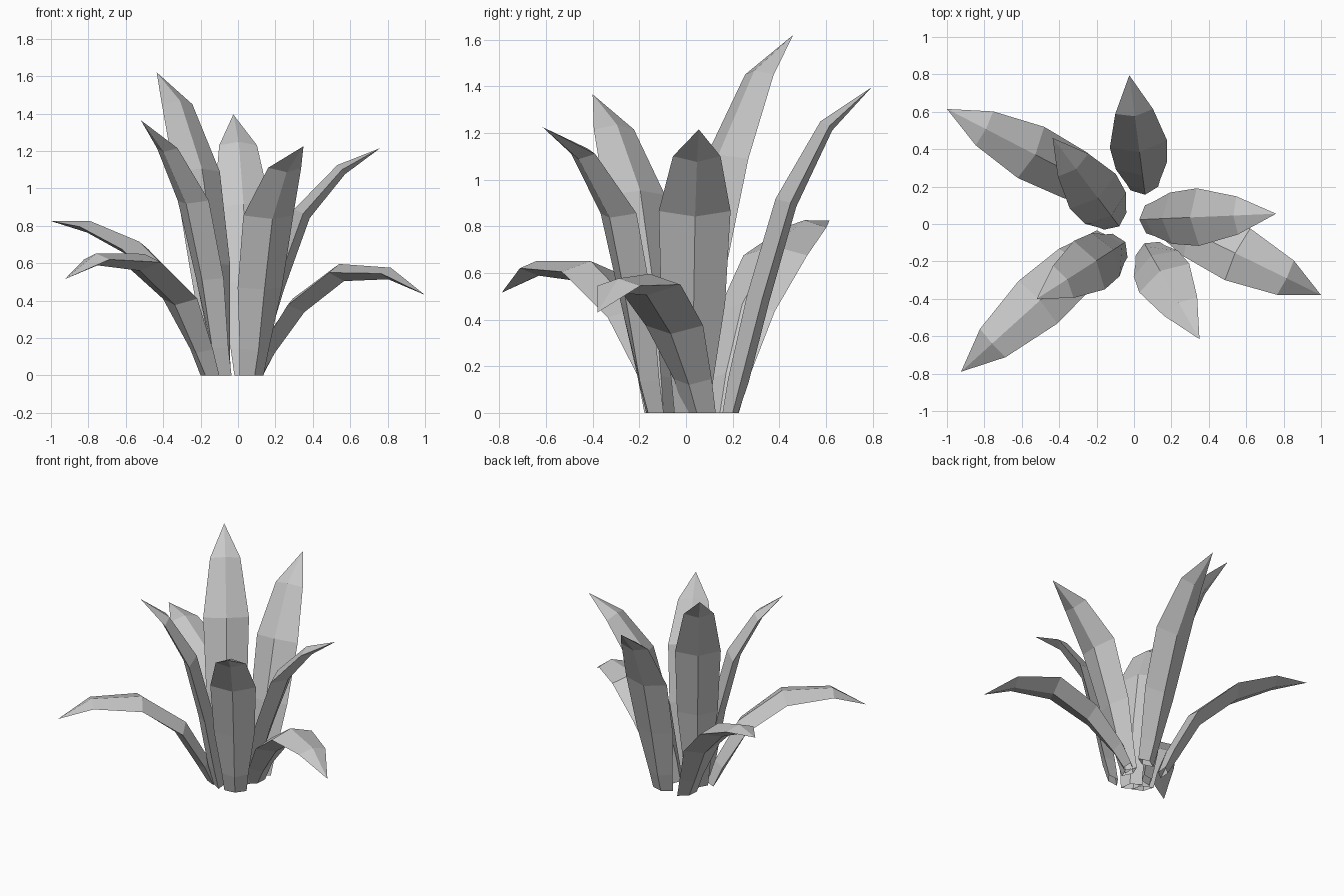
import bpy, bmesh
from mathutils import Vector

cube = bpy.data.objects.get("Cube")
if cube:
    bpy.data.objects.remove(cube, do_unlink=True)

grey = bpy.data.materials.new("leaf_grey")
grey.use_nodes = True
colour = (0.58, 0.58, 0.58, 1)
grey.diffuse_color = colour
grey.node_tree.nodes["Principled BSDF"].inputs["Base Color"].default_value = colour

HALF_WIDTH = (0.075, 0.09, 0.137, 0.154, 0.102)
HALF_DEPTH = (0.035, 0.045, 0.05, 0.048, 0.032)


def leaf(name, base, tip, reach, height):
    """Diamond-section blade, open at the foot: outward distance and z per station."""
    base, tip = Vector((*base, 0)), Vector((*tip, 0))
    out = (tip - base).normalized()
    side = Vector((-out.y, out.x, 0))
    up = Vector((0, 0, 1))
    path = [base + out * r + up * z for r, z in zip(reach, height)]
    path.append(tip + up * height[-1])
    bm = bmesh.new()
    rings = []
    for i, (w, d) in enumerate(zip(HALF_WIDTH, HALF_DEPTH)):
        along = (path[i + 1] - path[max(i - 1, 0)]).normalized()
        normal = side.cross(along)
        p = path[i]
        ring = [p + side * w, p + normal * d, p - side * w, p - normal * d]
        if i == 0:
            for v in ring:
                v.z = 0
        rings.append([bm.verts.new(v) for v in ring])
    point = bm.verts.new(path[-1])
    for a, b in zip(rings, rings[1:]):
        for k in range(4):
            n = (k + 1) % 4
            bm.faces.new((a[k], a[n], b[n], b[k]))
    for k in range(4):
        bm.faces.new((rings[-1][k], rings[-1][(k + 1) % 4], point))
    bmesh.ops.recalc_face_normals(bm, faces=bm.faces)
    mesh = bpy.data.meshes.new(name)
    bm.to_mesh(mesh)
    bm.free()
    mesh.materials.append(grey)
    bpy.context.collection.objects.link(bpy.data.objects.new(name, mesh))


# Upright leaves
leaf("back_leaf", (0.055, 0.19), (-0.025, 0.795),
     (0, 0.035, 0.12, 0.24, 0.415), (0, 0.14, 0.49, 0.9, 1.23, 1.395))
leaf("tall_back_right_leaf", (-0.1, 0.015), (-0.435, 0.46),
     (0, 0.025, 0.085, 0.2, 0.375), (0, 0.17, 0.59, 1.09, 1.45, 1.62))
leaf("front_right_leaf", (-0.075, -0.115), (-0.52, -0.4),
     (0, 0.03, 0.09, 0.195, 0.36), (0, 0.15, 0.52, 0.935, 1.215, 1.365))
leaf("front_left_leaf", (0.072, -0.133), (0.35, -0.615),
     (0, 0.03, 0.09, 0.18, 0.355), (0, 0.14, 0.47, 0.855, 1.11, 1.225))
leaf("left_leaf", (0.062, 0.025), (0.76, 0.055),
     (0, 0.04, 0.135, 0.28, 0.49), (0, 0.14, 0.47, 0.865, 1.1, 1.215))

# Low arching leaves
leaf("low_back_right_leaf", (-0.12, 0.16), (-1, 0.615),
     (0, 0.065, 0.215, 0.485, 0.765), (0, 0.15, 0.435, 0.675, 0.795, 0.825))
leaf("low_front_right_leaf", (-0.15, -0.09), (-0.925, -0.79),
     (0, 0.06, 0.215, 0.49, 0.815), (0, 0.14, 0.41, 0.605, 0.62, 0.515))
leaf("low_left_leaf", (0.1, 0.06), (1, -0.38),
     (0, 0.07, 0.25, 0.505, 0.79), (0, 0.145, 0.375, 0.55, 0.545, 0.43))
